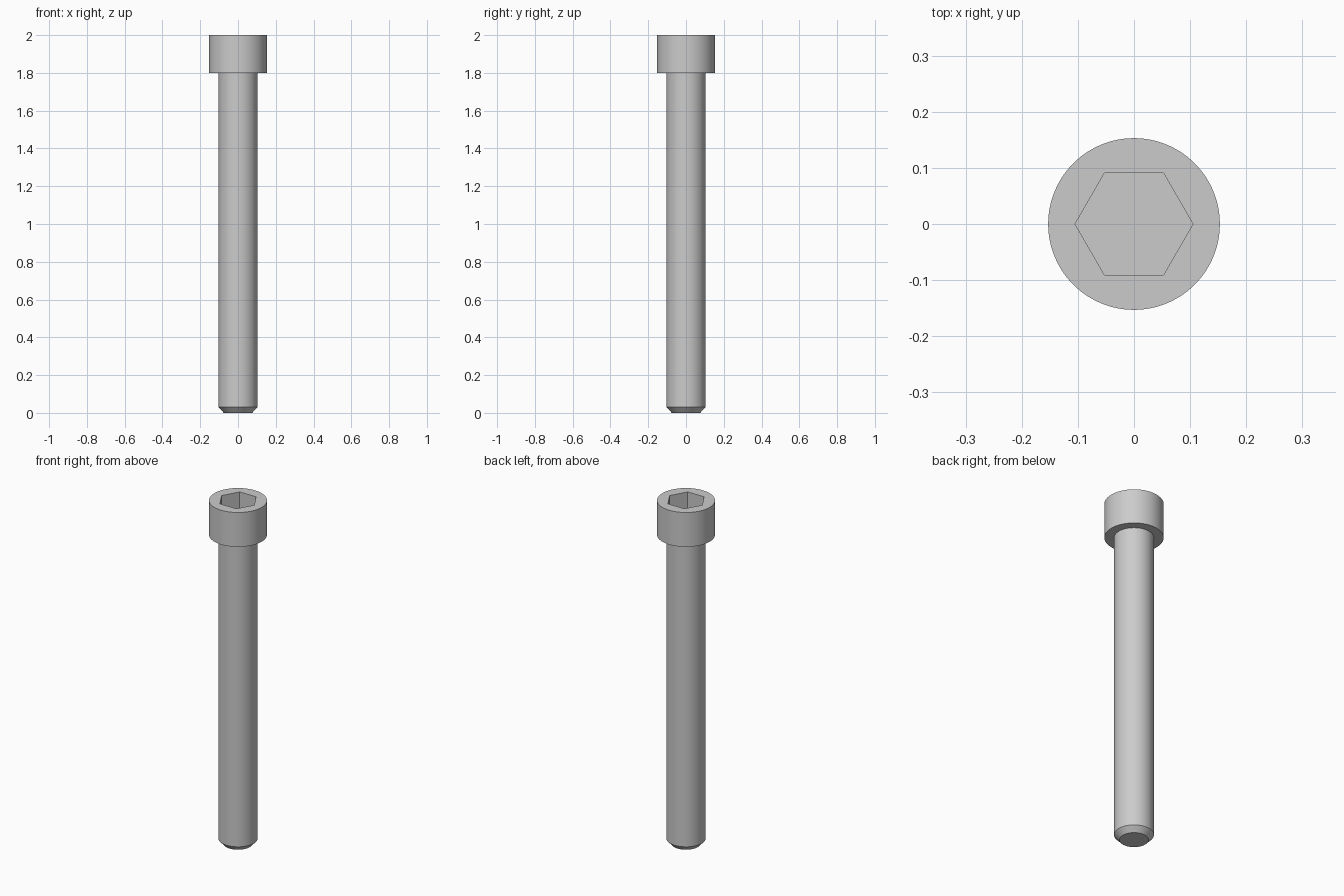
import bpy
import bmesh
from math import cos, sin, tau, radians

cube = bpy.data.objects.get("Cube")
if cube:
    bpy.data.objects.remove(cube, do_unlink=True)

steel = bpy.data.materials.new("grey_steel")
steel.use_nodes = True
grey = (0.6, 0.6, 0.6, 1)
steel.diffuse_color = grey
steel.node_tree.nodes["Principled BSDF"].inputs["Base Color"].default_value = grey


def lathe(name, profile, sides):
    """Closed solid from (radius, height) pairs, listed bottom to top."""
    bm = bmesh.new()
    rings = [[bm.verts.new((r * cos(tau * i / sides), r * sin(tau * i / sides), z))
              for i in range(sides)] for r, z in profile]
    for low, high in zip(rings, rings[1:]):
        for i in range(sides):
            j = (i + 1) % sides
            bm.faces.new((low[i], low[j], high[j], high[i]))
    bm.faces.new(rings[0][::-1])
    bm.faces.new(rings[-1])
    mesh = bpy.data.meshes.new(name)
    bm.to_mesh(mesh)
    bm.free()
    mesh.materials.append(steel)
    obj = bpy.data.objects.new(name, mesh)
    bpy.context.collection.objects.link(obj)
    return obj


head_radius, shank_radius, tip_radius = 0.153, 0.103, 0.075
head_base, top = 1.8, 2.0

# Chamfered shank and cylindrical head as one solid
bolt = lathe("socket_head_bolt", [
    (tip_radius, 0), (shank_radius, 0.03), (shank_radius, head_base),
    (head_radius, head_base), (head_radius, top)], 96)

# Hexagonal key socket cut into the head
cutter = lathe("hex_socket_cutter", [(0.105, top - 0.1), (0.105, top + 0.1)], 6)
cutter.hide_render = True
cut = bolt.modifiers.new("hex_socket", 'BOOLEAN')
cut.operation = 'DIFFERENCE'
cut.solver = 'EXACT'
cut.object = cutter

bpy.ops.object.select_all(action='DESELECT')
bpy.context.view_layer.objects.active = bolt
bolt.select_set(True)
bpy.ops.object.modifier_apply(modifier=cut.name)
bpy.data.objects.remove(cutter, do_unlink=True)

# Smooth round sides, crisp edges
bpy.ops.object.shade_smooth_by_angle(angle=radians(25))
